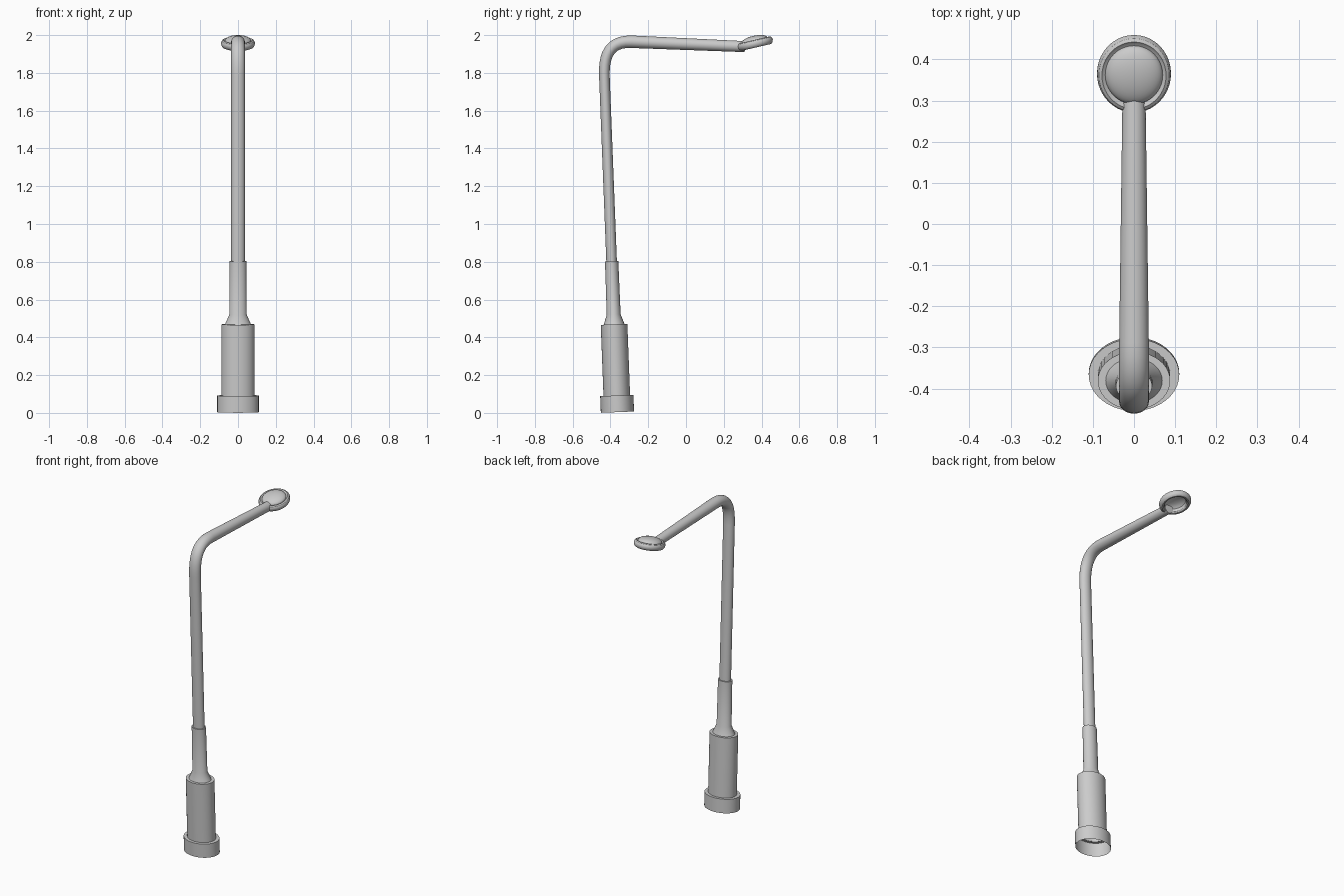
import bpy, bmesh, math
from mathutils import Vector

if "Cube" in bpy.data.objects:
    bpy.data.objects.remove(bpy.data.objects["Cube"])

SIDES = 40


def loft(name, rings, cap_start=False, cap_end=False):
    """Skin elliptical rings: (centre, in-plane direction v, x radius, v radius)."""
    bm = bmesh.new()
    loops = []
    for c, v, rx, rv in rings:
        if rx == 0:
            loops.append([bm.verts.new(c)])
            continue
        loops.append([bm.verts.new(c + Vector((rx * math.cos(a), 0, 0)) + v * rv * math.sin(a))
                      for a in (2 * math.pi * i / SIDES for i in range(SIDES))])
    for lo, hi in zip(loops, loops[1:]):
        for i in range(SIDES):
            j = (i + 1) % SIDES
            if len(lo) == 1:
                bm.faces.new((lo[0], hi[j], hi[i]))
            elif len(hi) == 1:
                bm.faces.new((lo[i], lo[j], hi[0]))
            else:
                bm.faces.new((lo[i], lo[j], hi[j], hi[i]))
    if cap_start:
        bm.faces.new(loops[0][::-1])
    if cap_end:
        bm.faces.new(loops[-1])
    bmesh.ops.recalc_face_normals(bm, faces=bm.faces)
    mesh = bpy.data.meshes.new(name)
    bm.to_mesh(mesh)
    bm.free()
    ob = bpy.data.objects.new(name, mesh)
    bpy.context.collection.objects.link(ob)
    bpy.ops.object.select_all(action='DESELECT')
    ob.select_set(True)
    bpy.context.view_layer.objects.active = ob
    bpy.ops.object.shade_smooth_by_angle(angle=math.radians(30))
    return ob


def revolve(name, profile, origin, tilt, y_scale):
    """Lathe (radius, height) points around an axis tilted about x."""
    v = Vector((0, math.cos(tilt), math.sin(tilt)))
    axis = Vector((0, -math.sin(tilt), math.cos(tilt)))
    return loft(name, [(Vector(origin) + axis * h, v, r, r * y_scale) for r, h in profile])


LEAN = math.radians(2.2)
FOOT = (0, -0.363, 0.004)

# Stepped base: hollow foot collar, access body, cone and sleeve
revolve("foot_collar", [(0.11, 0), (0.11, 0.088), (0.086, 0.088)], FOOT, LEAN, 0.8)
revolve("base_body", [(0.088, 0.085), (0.088, 0.465), (0.068, 0.465)], FOOT, LEAN, 0.8)
revolve("base_sleeve", [(0.07, 0.462), (0.046, 0.517), (0.044, 0.80), (0.033, 0.80)],
        FOOT, LEAN, 0.8)

# Pole and arm: one pipe bent over at the top
p = [Vector(q) for q in ((0, -0.432, 1.78), (0, -0.437, 1.90), (0, -0.40, 1.968), (0, -0.29, 1.965))]
path = [Vector((0, -0.393, 0.78))]
STEPS = 10
for k in range(STEPS + 1):
    t = k / STEPS
    s = 1 - t
    path.append(p[0] * s**3 + p[1] * 3 * s * s * t + p[2] * 3 * s * t * t + p[3] * t**3)
path.append(Vector((0, 0.312, 1.939)))
rings = []
for i, c in enumerate(path):
    if i in (0, 1):
        d = path[1] - path[0]
    elif i >= len(path) - 2:
        d = path[-1] - path[-2]
    else:
        d = path[i + 1] - path[i - 1]
    d.normalize()
    bend = min(max((i - 1) / STEPS, 0), 1)
    rx, rv = 0.036, 0.028 + 0.005 * bend
    if i == len(path) - 1:
        rx, rv = 0.028, 0.029
    rings.append((c, Vector((0, d.z, -d.y)), rx, rv))
loft("pole_and_arm", rings, cap_end=True)

# Lamp head: shallow dome in a rounded rim, recessed underneath
HEAD = (0, 0.365, 1.957)
TILT = math.radians(13)
rim = [(0.064, 0.010), (0.072, 0.013), (0.078, 0.018), (0.085, 0.014), (0.089, 0.006),
       (0.090, -0.002), (0.088, -0.011), (0.083, -0.019), (0.076, -0.023), (0.068, -0.022),
       (0.062, -0.016), (0.060, -0.006), (0.060, 0.004), (0.064, 0.010)]
revolve("lamp_rim", rim, HEAD, TILT, 1.07)
dome = [(0.070, 0.010)] + [(0.070 * math.cos(a), 0.012 + 0.028 * math.sin(a))
                           for a in (math.pi / 2 * k / 10 for k in range(10))] + [(0, 0.040)]
revolve("lamp_dome", dome, HEAD, TILT, 1.04)
revolve("lamp_reflector", [(0.061, 0.002), (0.05, 0.011), (0.03, 0.018), (0, 0.021)],
        HEAD, TILT, 1.07)
